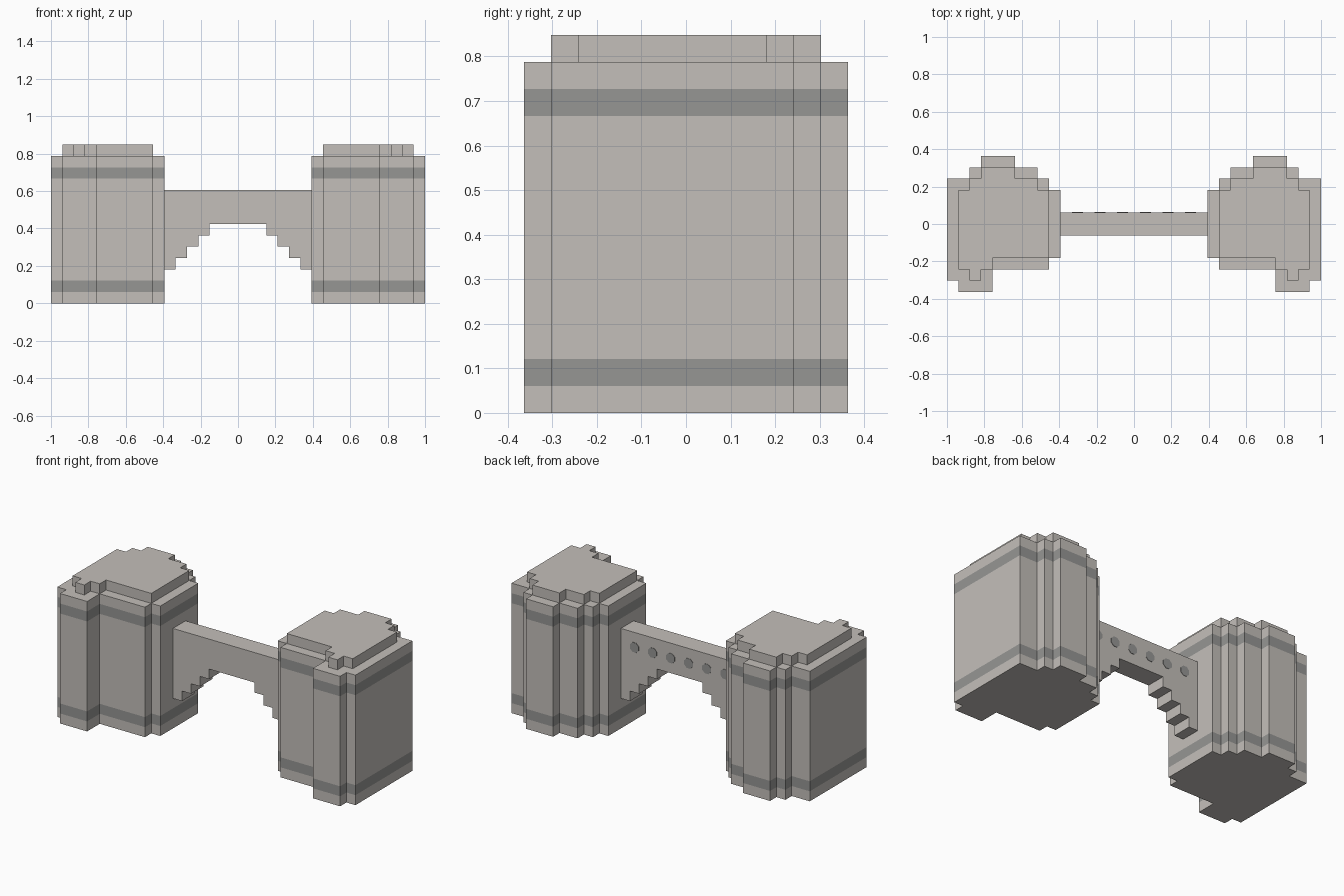
import bpy
import bmesh
import math
from mathutils import Vector

U = 2 / 33  # one block of the stepped grid

cube = bpy.data.objects.get("Cube")
if cube:
    bpy.data.objects.remove(cube, do_unlink=True)


def material(name, rgb):
    mat = bpy.data.materials.new(name)
    mat.use_nodes = True
    mat.diffuse_color = (*rgb, 1)
    mat.node_tree.nodes["Principled BSDF"].inputs["Base Color"].default_value = (*rgb, 1)
    return mat


stone = material("pale stone", (0.55, 0.52, 0.49))
dark = material("dark stone", (0.305, 0.305, 0.296))


def prism(name, outline, origin, axes, levels, mats, dark_bands=()):
    """Extrude an outline through levels along the third axis; all in blocks."""
    ax, ay, az = (Vector(a) for a in axes)
    bm = bmesh.new()
    rings = [[bm.verts.new((Vector(origin) + ax * x + ay * y + az * h) * U)
              for x, y in outline] for h in levels]
    bm.faces.new(rings[0])
    bm.faces.new(rings[-1])
    n = len(outline)
    for k in range(len(levels) - 1):
        for i in range(n):
            j = (i + 1) % n
            face = bm.faces.new((rings[k][i], rings[k][j], rings[k + 1][j], rings[k + 1][i]))
            face.material_index = int(k in dark_bands)
    bmesh.ops.recalc_face_normals(bm, faces=bm.faces[:])
    mesh = bpy.data.meshes.new(name)
    bm.to_mesh(mesh)
    bm.free()
    for mat in mats:
        mesh.materials.append(mat)
    obj = bpy.data.objects.new(name, mesh)
    bpy.context.collection.objects.link(obj)
    return obj


UP = ((1, 0, 0), (0, 1, 0), (0, 0, 1))
BACK = ((1, 0, 0), (0, 0, 1), (0, 1, 0))

# Stepped tower footprint and the roof slab set one block inside it
body = [(6.5, -3), (7.5, -3), (7.5, -4), (12.5, -4), (12.5, -6), (15.5, -6),
        (15.5, -5), (16.5, -5), (16.5, 4), (14.5, 4), (14.5, 5), (13.5, 5),
        (13.5, 6), (10.5, 6), (10.5, 5), (8.5, 5), (8.5, 4), (7.5, 4),
        (7.5, 3), (6.5, 3)]
roof = [(7.5, -3), (12.5, -3), (12.5, -4), (13.5, -4), (13.5, -5), (14.5, -5),
        (14.5, -4), (15.5, -4), (15.5, 3), (14.5, 3), (14.5, 4), (13.5, 4),
        (13.5, 5), (10.5, 5), (10.5, 4), (8.5, 4), (8.5, 3), (7.5, 3)]

for side, s in (("left", 1), ("right", -1)):
    mirrored = ((s, 0, 0), (0, 1, 0), (0, 0, 1))
    prism(side + "_tower", body, (0, 0, 0), mirrored, (0, 1, 2, 11, 12, 13),
          (stone, dark), dark_bands=(1, 3))
    prism(side + "_roof", roof, (0, 0, 0), mirrored, (13, 14), (stone,))

# Bridge wall with a stepped arch underneath
half = [(2.5, 7)]
for step in range(4):
    half += [(2.5 + step, 6 - step), (3.5 + step, 6 - step)]
half.append((6.5, 10))
arch = half + [(-x, z) for x, z in reversed(half)]
prism("bridge", arch, (0, 0, 0), BACK, (-1, 1), (stone,))

# Row of dark round spots on the back of the bridge
spot = [(0.52 * math.cos(math.tau * (i + 0.5) / 8),
         0.52 * math.sin(math.tau * (i + 0.5) / 8)) for i in range(8)]
for i in range(6):
    prism(f"bridge_spot_{i + 1}", spot, (2 * i - 5, 1, 8.5), BACK, (-0.03, 0.04), (dark,))
